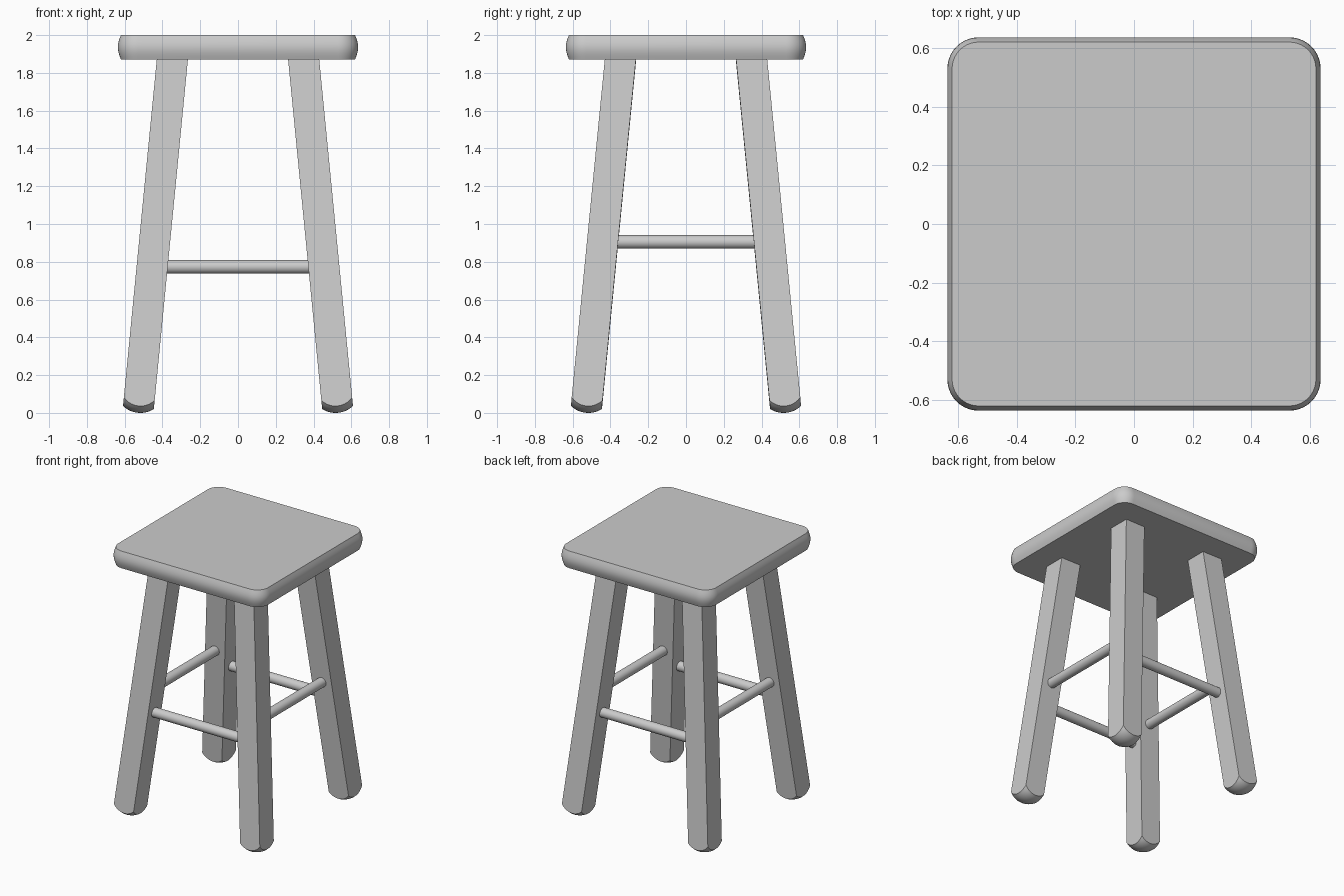
import bpy, bmesh
from math import sin, cos, pi, sqrt, atan

if "Cube" in bpy.data.objects:
    bpy.data.objects.remove(bpy.data.objects["Cube"])

SLOPE = 0.0975     # leg splay in x and y
FOOT = 0.53        # leg axis position on the floor
R = 0.135          # radius of the domed feet


def finish(bm, name, loc=(0, 0, 0), rot=(0, 0, 0)):
    bmesh.ops.recalc_face_normals(bm, faces=bm.faces)
    mesh = bpy.data.meshes.new(name)
    bm.to_mesh(mesh)
    bm.free()
    ob = bpy.data.objects.new(name, mesh)
    bpy.context.collection.objects.link(ob)
    ob.location, ob.rotation_euler = loc, rot
    bpy.ops.object.select_all(action='DESELECT')
    ob.select_set(True)
    bpy.context.view_layer.objects.active = ob
    bpy.ops.object.shade_smooth_by_angle(angle=0.5)
    return ob


# seat: rounded square with a gently bulging rim
def seat():
    bm = bmesh.new()
    z0, z1, core, steps, rows = 1.872, 2.0, 0.53, 10, 8
    rings = []
    for i in range(rows + 1):
        t = i / rows
        r = 0.09 + 0.016 * sin(pi * t)
        ring = []
        for q, (sx, sy) in enumerate([(1, 1), (-1, 1), (-1, -1), (1, -1)]):
            for k in range(steps + 1):
                a = (q + k / steps) * pi / 2
                ring.append(bm.verts.new((sx * core + r * cos(a), sy * core + r * sin(a),
                                          z0 + (z1 - z0) * t)))
        rings.append(ring)
    for a, b in zip(rings, rings[1:]):
        n = len(a)
        for i in range(n):
            bm.faces.new((a[i], a[(i + 1) % n], b[(i + 1) % n], b[i]))
    bm.faces.new(rings[0])
    bm.faces.new(rings[-1])
    finish(bm, "seat")


# leg: square post with a spherical foot, origin at the centre of the sphere
def leg(name, sx, sy):
    bm = bmesh.new()
    bmesh.ops.create_grid(bm, x_segments=12, y_segments=12, size=0.082)
    for v in bm.verts:
        v.co.z = -sqrt(R * R - v.co.x ** 2 - v.co.y ** 2)
    rim = [e for e in bm.edges if e.is_boundary]
    new = bmesh.ops.extrude_edge_only(bm, edges=rim)["geom"]
    for v in new:
        if isinstance(v, bmesh.types.BMVert):
            v.co.z = 1.79
    bmesh.ops.holes_fill(bm, edges=[e for e in bm.edges if e.is_boundary], sides=0)
    a, p = atan(SLOPE), FOOT - SLOPE * R
    finish(bm, name, (sx * p, sy * p, R), (sy * a, -sx * a, 0))


# rung: round bar running between two leg axes
def rung(name, z, side, along_x):
    bm = bmesh.new()
    p = FOOT - SLOPE * z
    bmesh.ops.create_cone(bm, cap_ends=True, segments=32, radius1=0.036, radius2=0.036,
                          depth=2 * (p - 0.06))
    if along_x:
        finish(bm, name, (0, side * p, z), (0, pi / 2, 0))
    else:
        finish(bm, name, (side * p, 0, z), (pi / 2, 0, 0))


seat()
for sy, fb in ((-1, "front"), (1, "back")):
    for sx, lr in ((-1, "left"), (1, "right")):
        leg(f"{fb}_{lr}_leg", sx, sy)
    rung(f"{fb}_rung", 0.773, sy, True)
for sx, lr in ((-1, "left"), (1, "right")):
    rung(f"{lr}_rung", 0.905, sx, False)
